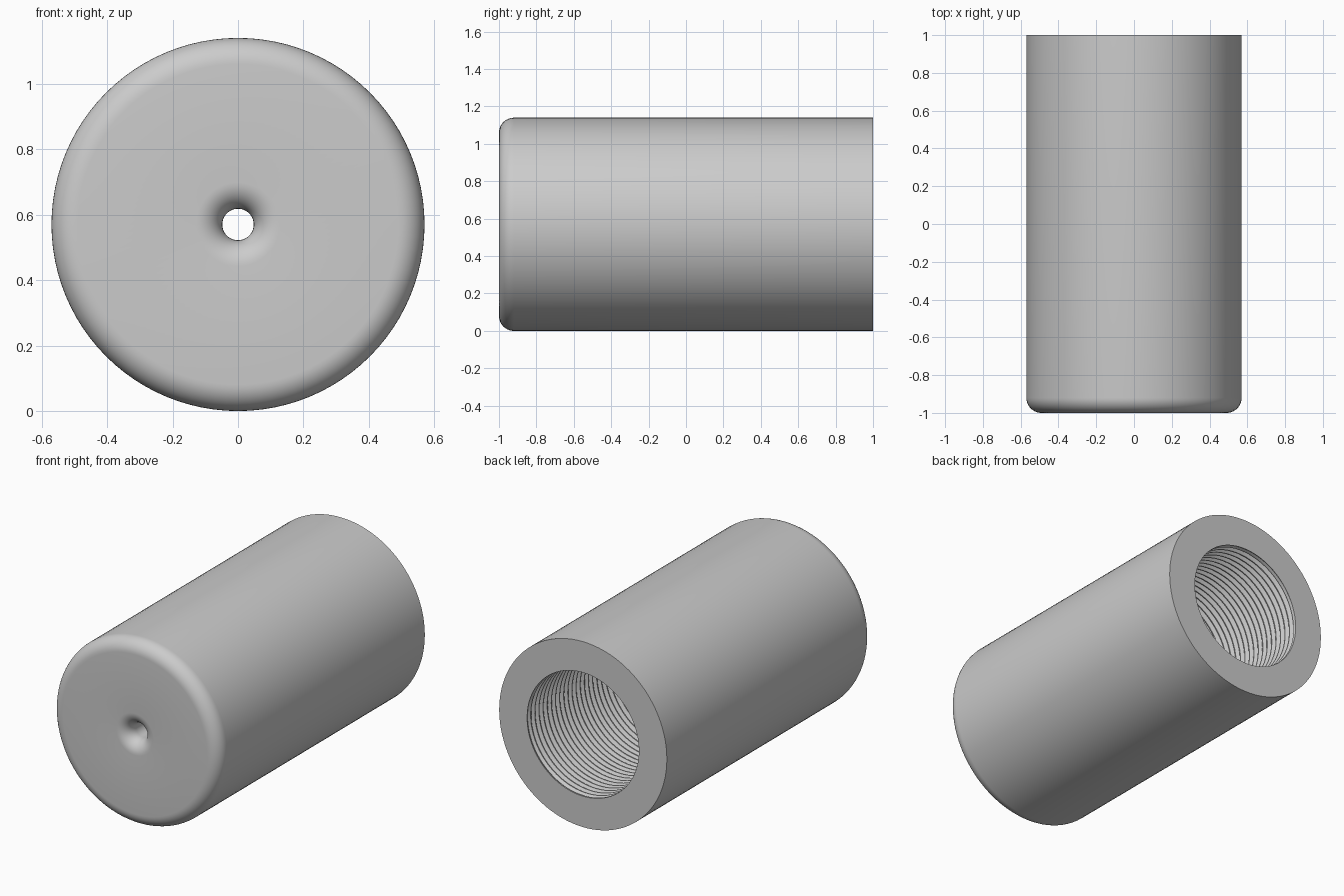
import bpy, bmesh
from math import pi, sin, cos, radians

cube = bpy.data.objects.get("Cube")
if cube:
    bpy.data.objects.remove(cube)

SEGMENTS = 96
RADIUS, BORE, HOLE, FILLET = 0.57, 0.38, 0.048, 0.08
BACK, FRONT, FLOOR = 1.0, -1.0, -0.8
PITCH, DEPTH = 0.04, 0.022

grey = bpy.data.materials.new("satin grey")
grey.use_nodes = True
colour = (0.6, 0.6, 0.6, 1)
grey.diffuse_color = colour
grey.node_tree.nodes["Principled BSDF"].inputs["Base Color"].default_value = colour


def around(bm, r, y, i):
    a = 2 * pi * i / SEGMENTS
    return bm.verts.new((r * cos(a), y, RADIUS + r * sin(a)))


def finish(bm, name):
    bmesh.ops.remove_doubles(bm, verts=bm.verts, dist=1e-5)
    mesh = bpy.data.meshes.new(name)
    bm.to_mesh(mesh)
    bm.free()
    mesh.materials.append(grey)
    obj = bpy.data.objects.new(name, mesh)
    bpy.context.collection.objects.link(obj)
    bpy.ops.object.select_all(action='DESELECT')
    obj.select_set(True)
    bpy.context.view_layer.objects.active = obj
    bpy.ops.object.shade_smooth_by_angle(angle=radians(30))
    return obj


def arc(r, start, end, steps=10):
    angles = [start + (end - start) * k / steps for k in range(steps + 1)]
    return [(r + FILLET * cos(a), FRONT + FILLET + FILLET * sin(a)) for a in angles]


# Sleeve body: rear rim, outer wall, rounded front, flared pinhole, bore floor
profile = [(BORE, BACK), (RADIUS, BACK)]
profile += arc(RADIUS - FILLET, 0, -pi / 2)
profile += arc(HOLE + FILLET, -pi / 2, -pi)
profile += [(HOLE, FLOOR), (BORE, FLOOR)]
bm = bmesh.new()
rings = [[around(bm, r, y, i) for i in range(SEGMENTS)] for r, y in profile]
for a, b in zip(rings, rings[1:]):
    for i in range(SEGMENTS):
        j = (i + 1) % SEGMENTS
        bm.faces.new((a[i], a[j], b[j], b[i]))
finish(bm, "sleeve_body")

# Internal thread: helical groove that runs out at both ends of the bore
groove = [0, 0, 1, 1]
offsets = [0, 0.15, 0.5, 0.65]
turns = int((BACK - FLOOR) / PITCH) + 2
bm = bmesh.new()
rows = []
for k in range(turns * len(groove)):
    turn, step = divmod(k, len(groove))
    row = []
    for i in range(SEGMENTS + 1):
        y = FLOOR + PITCH * (turn - 1 + offsets[step] + i / SEGMENTS)
        y = min(max(y, FLOOR), BACK)
        fade = min(1, (y - FLOOR) / PITCH, (BACK - y) / PITCH)
        row.append(around(bm, BORE + DEPTH * groove[step] * fade, y, i))
    rows.append(row)
for a, b in zip(rows, rows[1:]):
    for i in range(SEGMENTS):
        bm.faces.new((a[i], a[i + 1], b[i + 1], b[i]))
bmesh.ops.dissolve_degenerate(bm, edges=bm.edges, dist=1e-5)
finish(bm, "bore_thread")
